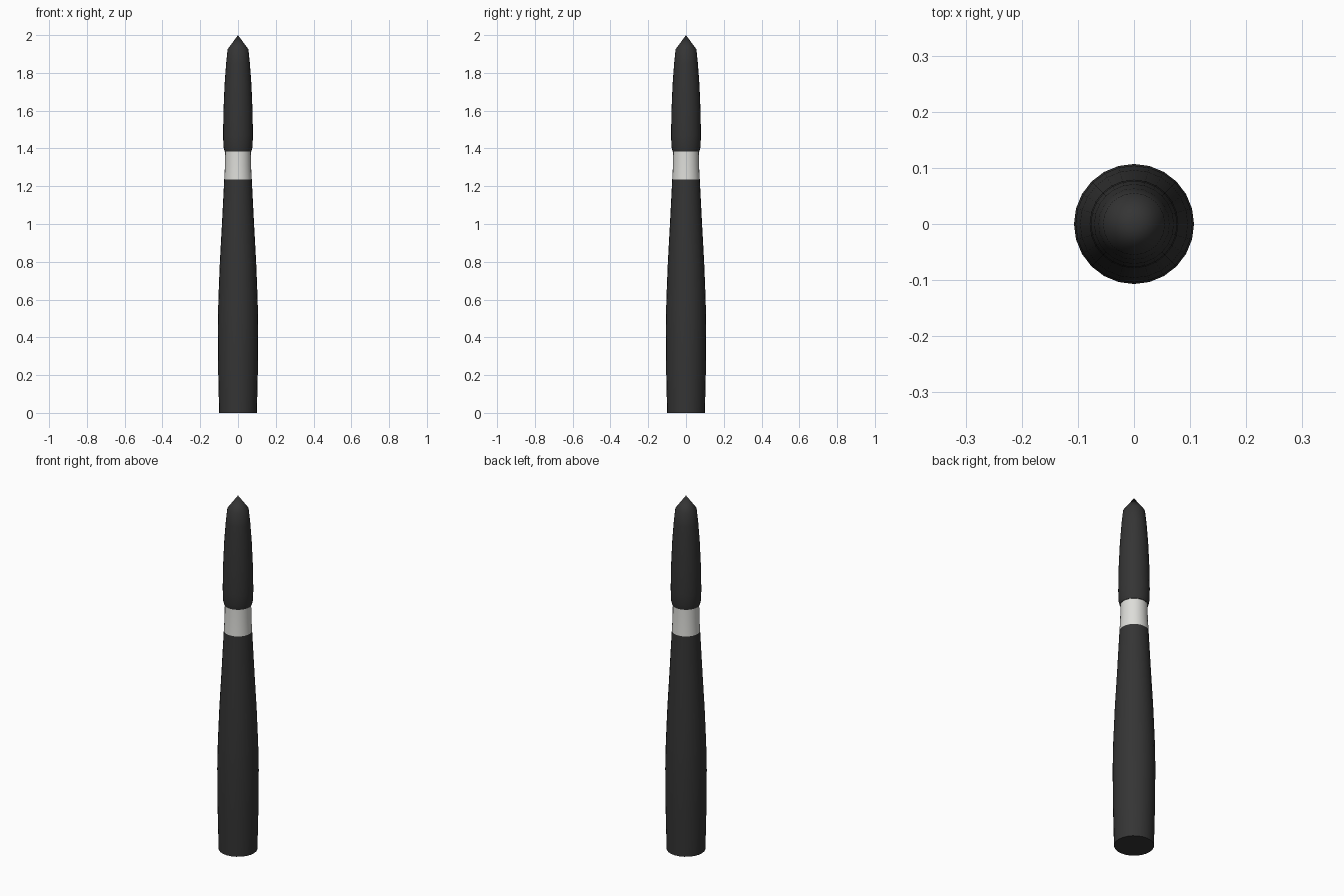
import bpy, bmesh, math

cube = bpy.data.objects.get("Cube")
if cube:
    bpy.data.objects.remove(cube, do_unlink=True)

SIDES = 24


def material(name, color):
    m = bpy.data.materials.new(name)
    m.use_nodes = True
    m.diffuse_color = color
    m.node_tree.nodes["Principled BSDF"].inputs["Base Color"].default_value = color
    return m


def lathe(name, profile, mat):
    """Revolve (radius, height) points about z; a zero radius makes a tip, other ends are closed."""
    bm = bmesh.new()
    rings = []
    for r, z in profile:
        n = SIDES if r > 0 else 1
        rings.append([bm.verts.new((r * math.cos(math.tau * i / SIDES),
                                    r * math.sin(math.tau * i / SIDES), z)) for i in range(n)])
    for low, high in zip(rings, rings[1:]):
        for i in range(SIDES):
            j = (i + 1) % SIDES
            if len(high) == 1:
                bm.faces.new((low[i], low[j], high[0]))
            else:
                bm.faces.new((low[i], low[j], high[j], high[i]))
    bm.faces.new(rings[0][::-1])
    if len(rings[-1]) > 1:
        bm.faces.new(rings[-1])
    mesh = bpy.data.meshes.new(name)
    bm.to_mesh(mesh)
    bm.free()
    mesh.materials.append(mat)
    obj = bpy.data.objects.new(name, mesh)
    bpy.context.collection.objects.link(obj)
    bpy.ops.object.select_all(action='DESELECT')
    obj.select_set(True)
    bpy.context.view_layer.objects.active = obj
    bpy.ops.object.shade_smooth_by_angle(angle=math.radians(50))
    return obj


charcoal = material("charcoal", (0.035, 0.035, 0.035, 1))
light_grey = material("light_grey", (0.72, 0.72, 0.69, 1))

# Tapered handle with a slight swell
lathe("handle", [(0.1, 0), (0.105, 0.22), (0.107, 0.45), (0.104, 0.6),
                 (0.096, 0.8), (0.085, 1.0), (0.073, 1.235)], charcoal)

# Pale ring between handle and tip
lathe("collar_band", [(0.073, 1.235), (0.069, 1.31), (0.068, 1.39)], light_grey)

# Rounded upper section ending in a point
lathe("pointed_tip", [(0.071, 1.385), (0.077, 1.41), (0.079, 1.47), (0.077, 1.6),
                      (0.071, 1.74), (0.063, 1.85), (0.055, 1.925), (0, 2.0)], charcoal)
